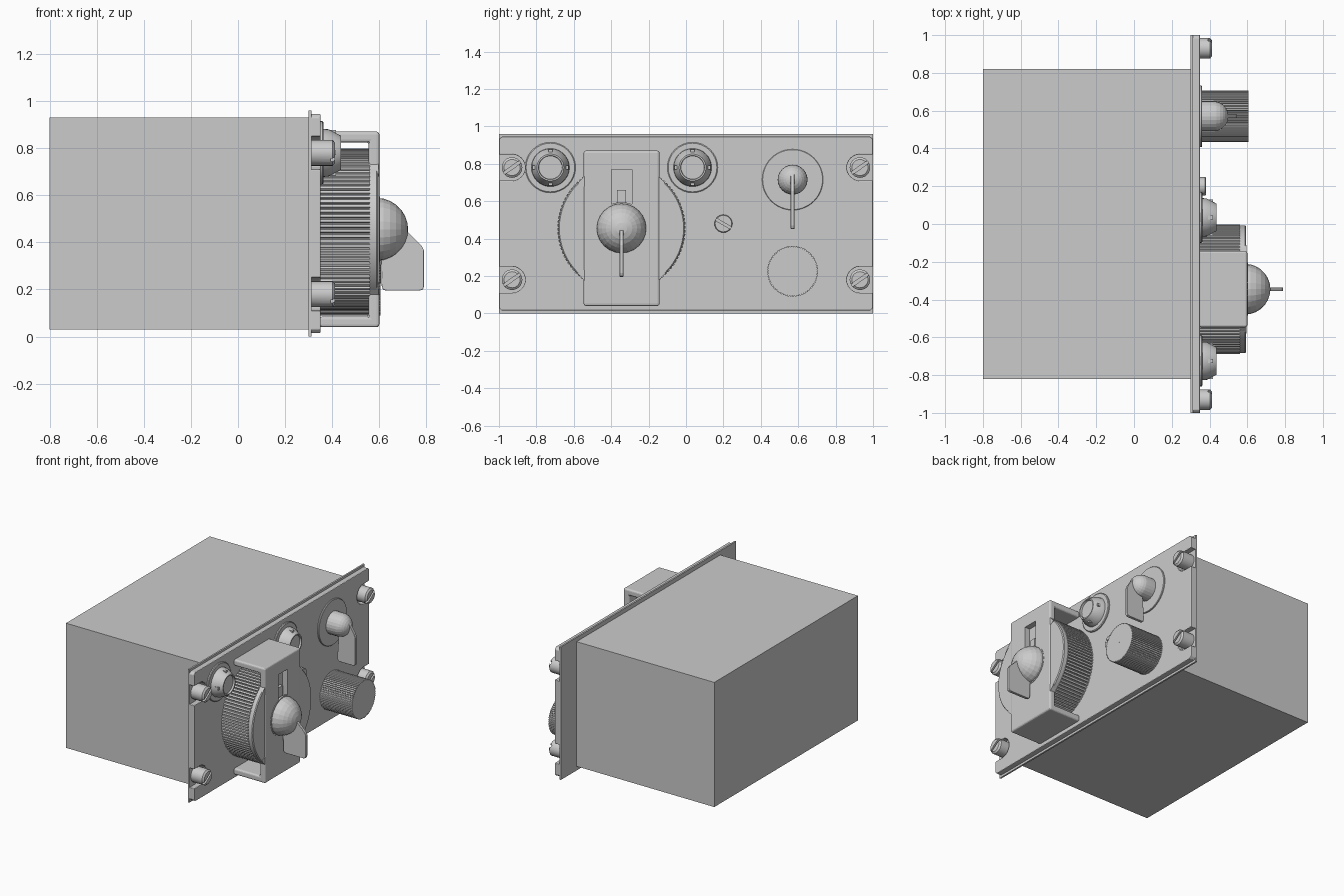
import bpy, bmesh
from math import sin, cos, pi, radians
from mathutils import Matrix, Vector

if "Cube" in bpy.data.objects:
    bpy.data.objects.remove(bpy.data.objects["Cube"])

PANEL = 0.35          # x of the panel face
DIAL = (-0.345, 0.455)  # y, z centre of the large dial


def finish(bm, name, smooth=None, bevel=0):
    bmesh.ops.remove_doubles(bm, verts=bm.verts, dist=1e-5)
    bmesh.ops.recalc_face_normals(bm, faces=bm.faces)
    me = bpy.data.meshes.new(name)
    bm.to_mesh(me)
    bm.free()
    ob = bpy.data.objects.new(name, me)
    bpy.context.collection.objects.link(ob)
    if bevel:
        m = ob.modifiers.new("bevel", 'BEVEL')
        m.width, m.segments, m.limit_method = bevel, 3, 'ANGLE'
        m.angle_limit = radians(40)
    if smooth:
        bpy.ops.object.select_all(action='DESELECT')
        ob.select_set(True)
        bpy.context.view_layer.objects.active = ob
        bpy.ops.object.shade_smooth_by_angle(angle=radians(smooth))
    return ob


def box(name, x, y, z, bevel=0):
    bm = bmesh.new()
    bmesh.ops.create_cube(bm, size=1)
    for v in bm.verts:
        v.co = [(a + b) / 2 + c * (b - a) for (a, b), c in zip((x, y, z), v.co)]
    return finish(bm, name, bevel=bevel)


def prism(name, points, direction, **kw):
    """Extrude a closed 3D outline along a direction."""
    bm = bmesh.new()
    face = bm.faces.new([bm.verts.new(p) for p in points])
    new = bmesh.ops.extrude_face_region(bm, geom=[face])['geom']
    bmesh.ops.translate(bm, vec=direction,
                        verts=[g for g in new if isinstance(g, bmesh.types.BMVert)])
    return finish(bm, name, **kw)


def turned(name, profile, y, z, n=32, smooth=30):
    """Revolve (x, radius) points about an axis parallel to x."""
    bm = bmesh.new()
    rings = [[bm.verts.new((x, y + r * cos(2 * pi * i / n), z + r * sin(2 * pi * i / n)))
              for i in range(n)] for x, r in profile]
    for a, b in zip(rings, rings[1:]):
        for i in range(n):
            j = (i + 1) % n
            bm.faces.new((a[i], a[j], b[j], b[i]))
    bm.faces.new(rings[0])
    bm.faces.new(rings[-1])
    return finish(bm, name, smooth)


def knurled(name, x0, x1, y, z, r, teeth, depth):
    pts = []
    for i in range(teeth):
        for f, rad in ((0, r), (0.55, r), (0.7, r - depth), (0.85, r - depth)):
            a = 2 * pi * (i + f) / teeth
            pts.append((x0, y + rad * cos(a), z + rad * sin(a)))
    return prism(name, pts, (x1 - x0, 0, 0))


def dome(x, r, start, n=7):
    """Short neck followed by a hemisphere, as a turning profile."""
    return [(start, r)] + [(x + r * sin(pi / 2 * i / n), max(r * cos(pi / 2 * i / n), 0.002))
                           for i in range(n + 1)]


def cut(ob, cutter):
    m = ob.modifiers.new("cut", 'BOOLEAN')
    m.object, m.operation, m.solver = cutter, 'DIFFERENCE', 'EXACT'
    cutter.hide_render = True
    cutter.hide_set(True)
    bpy.context.view_layer.objects.active = ob
    for mod in [q.name for q in ob.modifiers]:
        bpy.ops.object.modifier_apply(modifier=mod)


def slot(ob, x, y, z, length, width, angle):
    """Cut a screwdriver slot, then discard its cutter."""
    c = box("slot_cutter", (x - 0.02, x + 0.02), (-length, length), (-width / 2, width / 2))
    c.data.transform(Matrix.Translation((0, y, z)) @ Matrix.Rotation(radians(angle), 4, 'X'))
    cut(ob, c)
    bpy.data.objects.remove(c)


# Housing and back plate
box("housing", (-0.8, 0.305), (-0.82, 0.82), (0.03, 0.93))
box("back_plate", (0.30, 0.312), (-1, 1), (0, 0.96))

# Front panel with four U-shaped screw notches
half = []
for zc in (0.18, 0.78):
    half += [(1, zc - 0.07)]
    half += [(0.93 - 0.07 * sin(pi * i / 12), zc - 0.07 * cos(pi * i / 12)) for i in range(13)]
    half += [(1, zc + 0.07)]
half = [(0.985, 0.015), (1, 0.03)] + half + [(1, 0.93), (0.985, 0.945)]
outline = half + [(-y, z) for y, z in reversed(half)]
prism("front_panel", [(0.31, y, z) for y, z in outline], (PANEL - 0.31, 0, 0), bevel=0.004)

# Corner screws
for y in (-0.93, 0.93):
    for z in (0.18, 0.78):
        s = turned("corner_screw", [(0.31, 0.055), (0.402, 0.055), (0.412, 0.043)], y, z, 24)
        slot(s, 0.412, y, z, 0.07, 0.016, 35)

# Middle slotted screw
s = turned("middle_screw", [(0.34, 0.048), (0.377, 0.048), (0.381, 0.044)], 0.2, 0.48, 24)
slot(s, 0.385, 0.2, 0.48, 0.06, 0.013, -30)

# Two indicator lamps with ring, bezel and small lugs
for y in (-0.725, 0.035):
    z = 0.78
    turned("lamp_base", [(0.345, 0.135), (0.358, 0.135), (0.362, 0.13)], y, z)
    turned("lamp_bezel", [(0.35, 0.103), (0.385, 0.1), (0.438, 0.072), (0.438, 0.064),
                          (0.425, 0.062)], y, z)
    for dy, dz in ((1, 0), (-1, 0), (0, 1), (0, -1)):
        box("lamp_lug", (0.37, 0.417), (y + dy * 0.086 - 0.01, y + dy * 0.086 + 0.01),
            (z + dz * 0.086 - 0.01, z + dz * 0.086 + 0.01))

# Large knurled dial with its front disc
dy, dz = DIAL
knurled("dial_wheel", 0.34, 0.56, dy, dz, 0.343, 100, 0.01)
disc = turned("dial_disc", [(0.558, 0.338), (0.588, 0.338), (0.594, 0.332)], dy, dz, 64)

# Bracket that bridges over the dial, with a window in its face
u = [(0.345, 0.04), (0.6, 0.04), (0.6, 0.87), (0.345, 0.87),
     (0.345, 0.825), (0.555, 0.825), (0.555, 0.085), (0.345, 0.085)]
bracket = prism("dial_bracket", [(x, -0.547, z) for x, z in u], (0, 0.405, 0), bevel=0.012)
window = box("window_cutter", (0.5, 0.65), (-0.397, -0.29), (0.5, 0.77))
cut(bracket, window)
cut(disc, window)
bpy.data.objects.remove(window)
box("window_marker", (0.55, 0.582), (-0.368, -0.32), (0.55, 0.66))

# Corner fillets where the bracket meets the disc
for sy in (-1, 1):
    for sz in (-1, 1):
        prism("bracket_gusset", [(0.56, dy + sy * a, dz + sz * b) for a, b in
                                 ((0.19, 0.285), (0.203, 0.275), (0.235, 0.24), (0.19, 0.22))],
              (0.036, 0, 0))

# Dial selector: dome and pointer fin
turned("dial_collar", [(0.59, 0.14), (0.603, 0.14)], dy, dz)
turned("dial_dome", dome(0.588, 0.134, 0.57), dy, dz, 24, 8)
fin = [(0.605, 0.455), (0.715, 0.45), (0.735, 0.43), (0.78, 0.385), (0.79, 0.365), (0.79, 0.215),
       (0.785, 0.2), (0.77, 0.195), (0.63, 0.195), (0.615, 0.2), (0.61, 0.215)]
prism("dial_fin", [(x, dy - 0.01, z) for x, z in fin], (0, 0.02, 0), bevel=0.003)

# Mode selector: base disc, dome and pointer fin
turned("selector_base", [(0.345, 0.163), (0.357, 0.163), (0.36, 0.16)], 0.57, 0.715, 48)
turned("selector_dome", dome(0.42, 0.08, 0.35), 0.57, 0.715, 24, 8)
fin = [(0.42, 0.775), (0.47, 0.775), (0.49, 0.75), (0.535, 0.68), (0.545, 0.655), (0.545, 0.47),
       (0.54, 0.455), (0.525, 0.45), (0.42, 0.45), (0.405, 0.455), (0.4, 0.47)]
prism("selector_fin", [(x, 0.56, z) for x, z in fin], (0, 0.02, 0), bevel=0.003)

# Small knurled knob with a pointer line
knurled("small_knob", 0.34, 0.605, 0.57, 0.225, 0.136, 64, 0.006)
box("small_knob_pointer", (0.6, 0.607), (0.566, 0.574), (0.225, 0.35))
